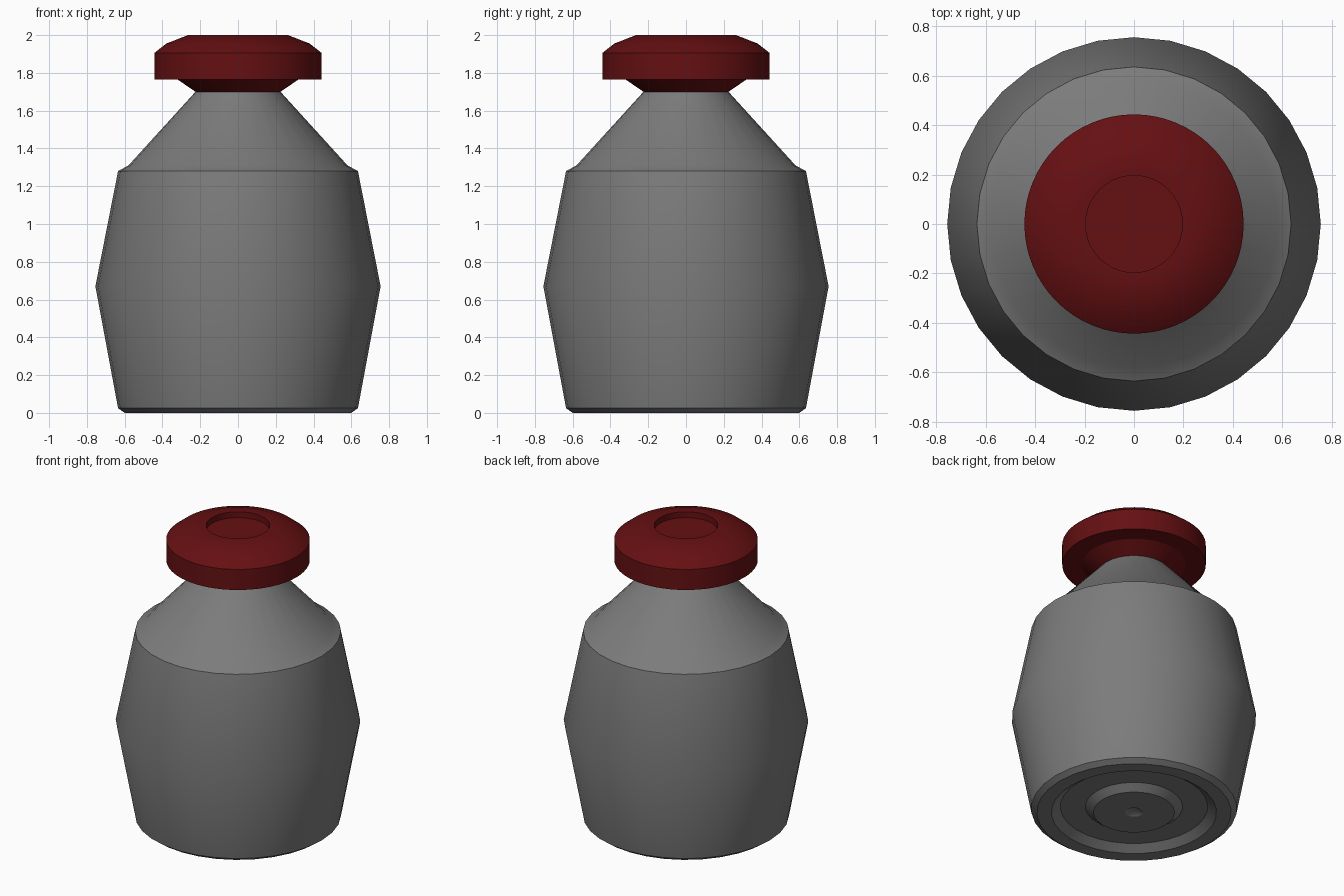
import bpy, bmesh, math

default = bpy.data.objects.get("Cube")
if default:
    bpy.data.objects.remove(default)


def material(name, rgb):
    mat = bpy.data.materials.new(name)
    mat.use_nodes = True
    mat.diffuse_color = (*rgb, 1)
    mat.node_tree.nodes["Principled BSDF"].inputs["Base Color"].default_value = (*rgb, 1)
    return mat


def lathe(name, profile, sides, mat):
    """Spin an (r, z) profile around z; it starts and ends on the axis."""
    bm = bmesh.new()
    verts = [bm.verts.new((r, 0, z)) for r, z in profile]
    edges = [bm.edges.new(pair) for pair in zip(verts, verts[1:])]
    bmesh.ops.spin(bm, geom=verts + edges, cent=(0, 0, 0), axis=(0, 0, 1),
                   angle=math.tau, steps=sides, use_merge=True)
    bmesh.ops.remove_doubles(bm, verts=bm.verts, dist=0.0005)
    bmesh.ops.recalc_face_normals(bm, faces=bm.faces)
    mesh = bpy.data.meshes.new(name)
    bm.to_mesh(mesh)
    bm.free()
    mesh.materials.append(mat)
    obj = bpy.data.objects.new(name, mesh)
    bpy.context.collection.objects.link(obj)
    bpy.ops.object.select_all(action='DESELECT')
    obj.select_set(True)
    bpy.context.view_layer.objects.active = obj
    bpy.ops.object.shade_smooth_by_angle(angle=math.radians(28))
    return obj


grey = material("grey glass", (0.2, 0.2, 0.2))
red = material("dark red", (0.13, 0.005, 0.006))

# Underside: dimple, central boss, recessed ring and foot
underside = [(0, 0.03), (0.055, 0), (0.25, 0), (0.30, 0.04),
             (0.455, 0.04), (0.51, 0), (0.60, 0)]
# Wall, shoulder and tapering neck
wall = [(0.635, 0.025), (0.755, 0.67), (0.635, 1.28), (0.58, 1.31),
        (0.225, 1.70), (0, 1.70)]
lathe("bottle_body", underside + wall, 32, grey)

# Stopper with a tapered plug, rounded rim and shallow top recess
stopper = [(0, 1.70), (0.225, 1.70), (0.32, 1.765), (0.443, 1.765),
           (0.443, 1.905), (0.38, 1.955), (0.265, 2.0), (0.196, 2.0),
           (0.196, 1.96), (0, 1.96)]
lathe("stopper", stopper, 64, red)
